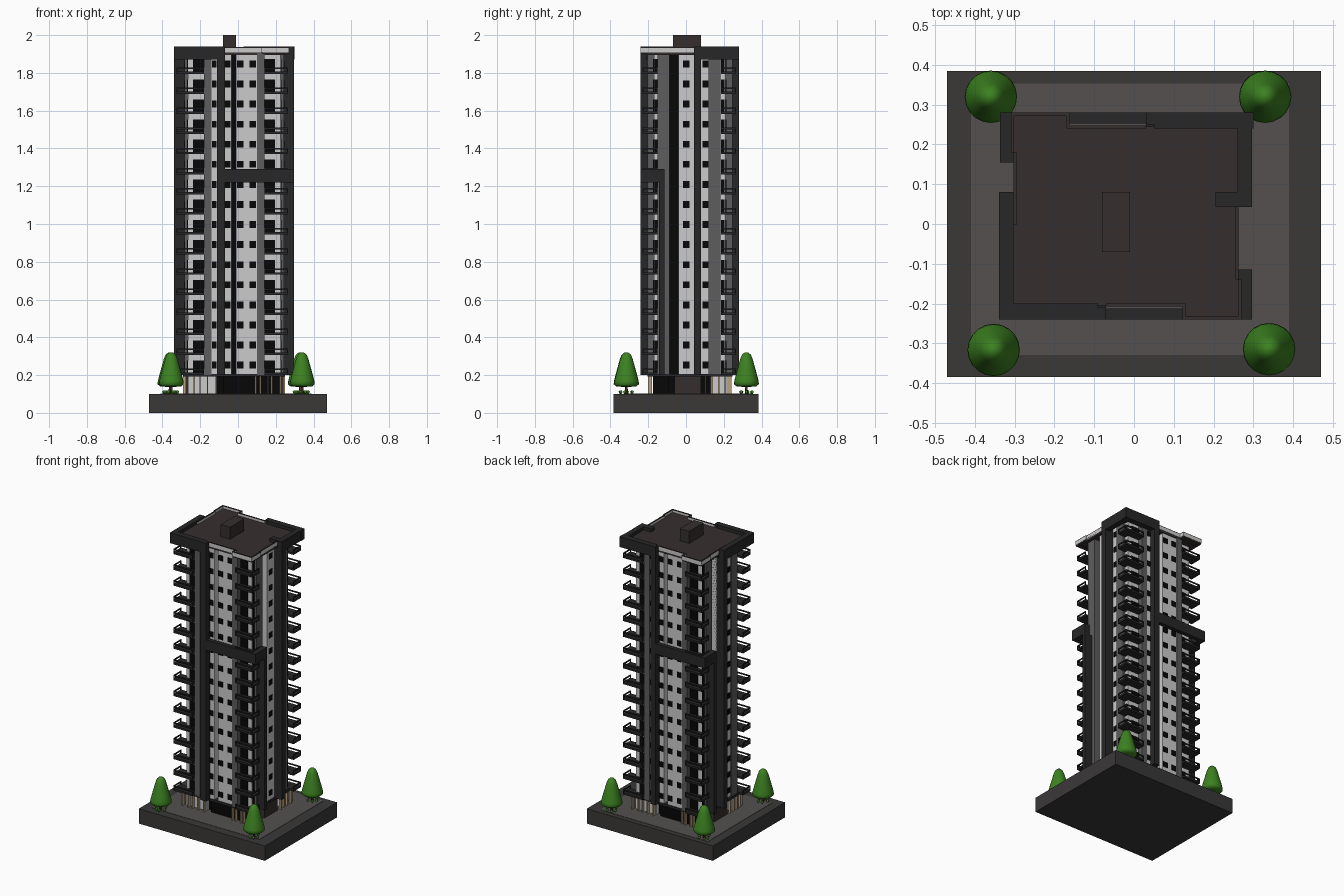
import bpy, bmesh, math, random
from mathutils import Matrix

if "Cube" in bpy.data.objects:
    bpy.data.objects.remove(bpy.data.objects["Cube"])

random.seed(3)
CX, CY = -0.02, 0.02            # tower plan has half-turn symmetry about here
FLOORS, Z0, FH = 16, 0.20, 0.1063

COL = dict(dark=(.02, .02, .021), black=(.002, .002, .002), white=(.62, .62, .62),
           grey=(.11, .11, .11), base=(.042, .04, .039), paving=(.088, .081, .078),
           roof=(.036, .028, .027), tan=(.5, .36, .22), green=(.045, .22, .015),
           bark=(.09, .045, .02))
MATS = {}
for key, c in COL.items():
    MATS[key] = bpy.data.materials.new(key)
    MATS[key].diffuse_color = (*c, 1)

parts = {}


def box(name, mat, x0, x1, y0, y1, z0, z1, sym=True):
    """Add a box to the named part, plus its half-turn copy about the tower axis."""
    bm = parts.setdefault(name, (bmesh.new(), mat))[0]
    spans = [(x0, x1, y0, y1)]
    if sym:
        spans.append((2 * CX - x1, 2 * CX - x0, 2 * CY - y1, 2 * CY - y0))
    for a, b, c, d in spans:
        m = Matrix.Translation(((a + b) / 2, (c + d) / 2, (z0 + z1) / 2))
        m = m @ Matrix.Diagonal((b - a, d - c, z1 - z0, 1))
        bmesh.ops.create_cube(bm, size=1, matrix=m)


# plinth and paving
box('plinth', 'base', -.47, .47, -.385, .385, 0, .1, False)
box('paving', 'paving', -.41, .39, -.33, .353, .095, .102, False)

# recessed core and projecting wall blocks
TOP = 1.905
box('core', 'black', -.235, .195, -.15, .19, .1, TOP, False)
box('walls', 'white', -.265, -.10, -.17, -.04, Z0, TOP)      # front left block
box('walls', 'white', .09, .225, -.17, -.10, Z0, TOP)        # front right block
box('walls', 'white', -.08, -.035, -.20, -.1, Z0, TOP)       # front centre strips
box('walls', 'white', -.01, .105, -.20, -.1, Z0, TOP)
box('walls', 'white', .1, .243, -.04, .045, Z0, TOP)         # side centre strip
box('walls', 'white', .1, .235, .08, .125, Z0, TOP)
box('walls', 'white', -.14, -.105, -.20, -.1, Z0, TOP)

# grey pilasters beside the balconies
box('pilasters', 'grey', -.18, -.14, -.205, -.1, Z0, TOP)
box('pilasters', 'grey', .10, .14, -.205, -.1, Z0, TOP)
box('pilasters', 'grey', .1, .243, -.15, -.088, Z0, TOP)
box('pilasters', 'grey', .1, .243, .12, .182, Z0, TOP)

# tall dark frame: pillars with a top band round one corner
box('tall_frame', 'dark', -.11, -.07, -.24, -.195, Z0, 1.87)
box('tall_frame', 'dark', -.34, -.09, -.24, -.20, 1.87, 1.94)
box('tall_frame', 'dark', -.09, -.07, -.24, -.21, 1.87, 1.94)
box('tall_frame', 'dark', .205, .297, .043, .08, Z0, 1.94, False)
box('tall_frame', 'dark', -.34, -.235, .043, .08, Z0, 1.88, False)
box('tall_frame', 'dark', .26, .297, .08, .24, 1.87, 1.94, False)
box('tall_frame', 'dark', -.34, -.303, -.20, .08, 1.87, 1.94, False)

# lower dark frame: mid-height band round the other corner
box('low_frame', 'dark', -.07, .297, -.24, -.213, 1.22, 1.29)
box('low_frame', 'dark', .26, .297, -.213, -.115, 1.22, 1.29)
box('low_frame', 'dark', .235, .297, -.142, -.115, Z0, 1.22)


def balcony(x0, x1, y0, y1, z, side):
    """Slab, handrail and posts; side is the outer x edge."""
    box('balcony_slabs', 'dark', x0, x1, y0, y1, z, z + .013)
    t = .006
    xs = (x0, x0 + t) if side < 0 else (x1 - t, x1)
    a, b = z + .026, z + .034
    box('balcony_rails', 'dark', x0, x1, y0, y0 + t, a, b)
    box('balcony_rails', 'dark', *xs, y0 + t, y1, a, b)
    for px in (x0, x1 - t):
        box('balcony_rails', 'dark', px, px + t, y0, y0 + t, z + .013, a)
    box('balcony_rails', 'dark', *xs, y1 - t, y1, z + .013, a)


# repeated storeys
for i in range(FLOORS):
    z = Z0 + i * FH
    balcony(-.325, -.18, -.225, -.145, z, -1)
    balcony(.14, .265, -.23, -.15, z, 1)
    # balcony doors
    box('doors', 'black', -.238, -.181, -.175, -.165, z + .013, z + .078)
    box('doors', 'black', .141, .195, -.175, -.165, z + .013, z + .078)
    box('doors', 'black', .22, .23, -.168, -.151, z + .013, z + .078)
    box('doors', 'black', -.27, -.26, -.165, -.145, z + .013, z + .078)
    # windows
    for x in (-.075, -.006, .062):
        box('windows', 'black', x, x + .034, -.203, -.195, z + .035, z + .071)
    box('windows', 'black', -.138, -.113, -.203, -.195, z + .035, z + .071)
    box('windows', 'black', .235, .246, -.017, .018, z + .035, z + .071)
    box('windows', 'black', .23, .238, .088, .118, z + .035, z + .071)

# slab over the recessed ground floor
box('first_slab', 'dark', -.29, .25, -.205, .245, .192, .207, False)

# ground floor walls, glazing and timber slats
box('ground_walls', 'white', -.265, -.11, -.175, -.09, .1, .195)
box('ground_glass', 'black', -.08, .225, -.175, -.09, .1, .195)
box('entrance', 'roof', .1, .24, -.06, .08, .1, .195)
for x in (-.28, -.235, -.205, -.165, -.12, .09, .115, .155, .175, .22):
    box('slats', 'tan', x, x + .007, -.20, -.18, .1, .195)
for y in (.10, .135, .17, .205):
    box('slats', 'tan', .235, .25, y, y + .007, .1, .195)

# roof deck, white parapet with dark coping, and lift housing
box('roof_deck', 'roof', -.303, .263, -.205, .245, 1.895, 1.918, False)
box('roof_deck', 'roof', .13, .268, -.238, -.15, 1.9, 1.918)
for edge in ((-.07, .13, -.208, -.2), (.122, .13, -.232, -.208), (.122, .27, -.24, -.232),
             (.262, .27, -.232, -.14), (.255, .263, -.14, .043)):
    box('parapet', 'white', *edge, 1.908, 1.932)
    box('coping', 'roof', *edge, 1.932, 1.936)
box('lift_housing', 'roof', -.08, -.01, -.07, .08, 1.9, 2.0, False)

# turn gathered boxes into objects
for name, (bm, mat) in parts.items():
    me = bpy.data.meshes.new(name)
    bm.to_mesh(me)
    bm.free()
    me.materials.append(MATS[mat])
    bpy.context.collection.objects.link(bpy.data.objects.new(name, me))


def lathe(name, mat, profile, x, y, n=20):
    """Smooth turned solid from (radius, z) points."""
    bm = bmesh.new()
    rings = [[bm.verts.new((x + r * math.cos(2 * math.pi * k / n),
                            y + r * math.sin(2 * math.pi * k / n), z)) for k in range(n)]
             for r, z in profile]
    for a, b in zip(rings, rings[1:]):
        for k in range(n):
            bm.faces.new((a[k], a[(k + 1) % n], b[(k + 1) % n], b[k]))
    bm.faces.new(rings[0][::-1])
    bm.faces.new(rings[-1])
    for f in bm.faces:
        f.smooth = True
    me = bpy.data.meshes.new(name)
    bm.to_mesh(me)
    bm.free()
    me.materials.append(MATS[mat])
    bpy.context.collection.objects.link(bpy.data.objects.new(name, me))


# corner trees with low planting
for x, y in ((-.353, -.317), (.34, -.315), (-.36, .32), (.33, .32)):
    lathe('tree_trunk', 'bark', [(.008, .1), (.005, .16)], x, y, 8)
    lathe('tree_crown', 'green', [(.02, .138), (.052, .14), (.066, .152), (.064, .17),
                                  (.055, .205), (.044, .245), (.033, .285), (.024, .307),
                                  (.012, .318), (.002, .321)], x, y)
    for k in range(6):
        a = k * math.pi / 3 + random.uniform(-.3, .3)
        lathe('shrub', 'green', [(.003, .1), (.009, .112), (.003, .119)],
              x + .033 * math.cos(a), y + .033 * math.sin(a), 6)

for m in bpy.data.materials:
    if m.users and not m.is_grease_pencil:
        m.use_nodes = True
        m.node_tree.nodes["Principled BSDF"].inputs["Base Color"].default_value = m.diffuse_color
